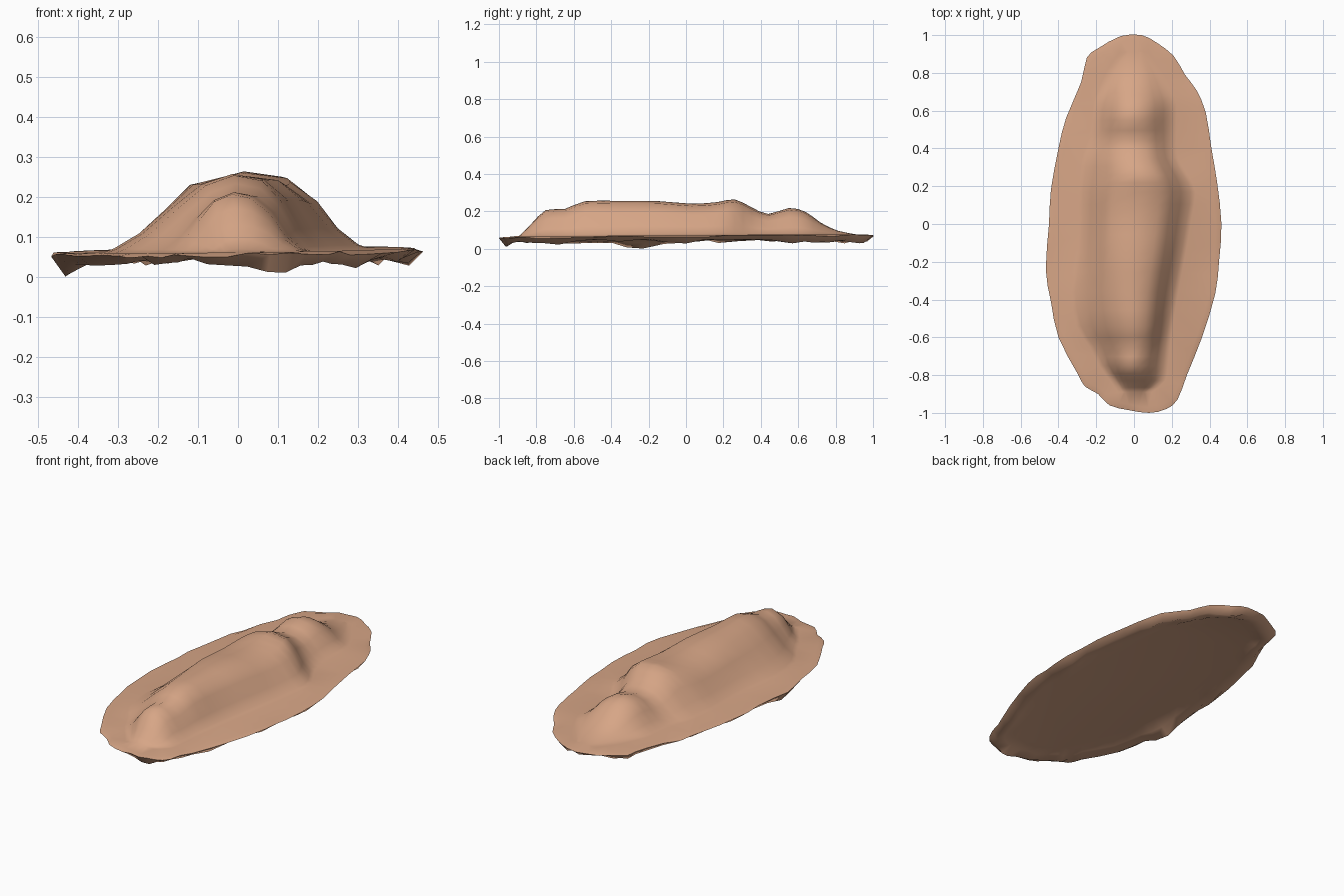
import bpy, bmesh, math, random

if "Cube" in bpy.data.objects:
    bpy.data.objects.remove(bpy.data.objects["Cube"])

random.seed(4)
mat = bpy.data.materials.new("sandy clay")
mat.diffuse_color = (0.68, 0.38, 0.24, 1)
mat.use_nodes = True
mat.node_tree.nodes["Principled BSDF"].inputs["Base Color"].default_value = mat.diffuse_color


def rim_z(x, y):
    """Slightly tilted plane of the flat shelf."""
    return 0.068 + 0.012 * x + 0.007 * y


def catmull(a, b, c, d, t):
    return [0.5 * (2 * q + (r - p) * t + (2 * p - 5 * q + 4 * r - s) * t * t
                   + (3 * q - p - 3 * r + s) * t ** 3)
            for p, q, r, s in zip(a, b, c, d)]


# Oval outline of the shelf, smoothed to twice the points
outline = [(0.04, 1.0), (0.12, 0.96), (0.21, 0.89), (0.27, 0.79), (0.33, 0.71), (0.38, 0.59),
           (0.41, 0.40), (0.44, 0.22), (0.463, 0.0), (0.45, -0.2), (0.43, -0.37), (0.36, -0.6),
           (0.28, -0.80), (0.23, -0.93), (0.17, -0.98), (0.08, -1.0), (-0.03, -0.985),
           (-0.13, -0.96), (-0.19, -0.90), (-0.26, -0.86), (-0.30, -0.79), (-0.40, -0.6),
           (-0.44, -0.41), (-0.467, -0.24), (-0.45, 0.0), (-0.44, 0.18), (-0.40, 0.40),
           (-0.36, 0.56), (-0.28, 0.75), (-0.25, 0.88), (-0.19, 0.93), (-0.07, 0.995)]
n = len(outline)
edge = [catmull(*[outline[(i + k) % n] for k in (-1, 0, 1, 2)], t)
        for i in range(n) for t in (0, 0.5)]
m = len(edge)

bm = bmesh.new()


def ring(inset, zf):
    out = []
    for x, y in edge:
        px, py = x * (1 - inset / 0.46), y * (1 - inset)
        out.append(bm.verts.new((px, py, zf(px, py))))
    return out


def bridge(a, b):
    for i in range(m):
        j = (i + 1) % m
        bm.faces.new((a[i], a[j], b[j], b[i]))


# Lumpy skirt hanging under the rim, with a few deeper dips
dips = [(-0.41, -0.25, 0.0, 0.13), (0.10, -0.96, 0.005, 0.05), (0.28, -0.70, 0.018, 0.06)]


def lump_z(x, y):
    z = 0.042 + random.uniform(-0.014, 0.010)
    for dx, dy, dz, r in dips:
        w = math.exp(-((x - dx) ** 2 + (y - dy) ** 2) / r ** 2)
        z += (dz - z) * w
    return max(z, 0.0)


rim = ring(0.03, rim_z)
lip = ring(0.0, lambda x, y: rim_z(x, y) - random.uniform(0.0, 0.012))
low = ring(0.035, lump_z)
inner = ring(0.085, lambda x, y: 0.4 * lump_z(x, y) + 0.03)
ceiling = ring(0.14, lambda x, y: rim_z(x, y) - 0.009)
for a, b in ((rim, lip), (lip, low), (low, inner), (inner, ceiling)):
    bridge(a, b)
bm.faces.new(ceiling)

# Ridge lofted through stations: y, left foot, left crest, right crest, right foot, height
stations = [(-0.89, -0.06, -0.02, 0.02, 0.07, 0.070),
            (-0.83, -0.10, -0.04, 0.04, 0.14, 0.13),
            (-0.75, -0.16, -0.06, 0.03, 0.155, 0.207),
            (-0.65, -0.21, -0.06, 0.05, 0.165, 0.212),
            (-0.54, -0.28, -0.08, 0.06, 0.18, 0.254),
            (-0.36, -0.31, -0.10, 0.07, 0.21, 0.256),
            (-0.15, -0.28, -0.12, 0.10, 0.25, 0.255),
            (0.03, -0.27, -0.12, 0.12, 0.28, 0.241),
            (0.17, -0.27, -0.11, 0.13, 0.30, 0.25),
            (0.26, -0.26, -0.08, 0.11, 0.26, 0.264),
            (0.35, -0.25, -0.09, 0.07, 0.21, 0.222),
            (0.44, -0.22, -0.08, 0.06, 0.20, 0.186),
            (0.55, -0.20, -0.08, 0.05, 0.20, 0.218),
            (0.64, -0.19, -0.07, 0.05, 0.20, 0.197),
            (0.72, -0.16, -0.06, 0.04, 0.17, 0.14),
            (0.81, -0.12, -0.04, 0.04, 0.12, 0.097),
            (0.91, -0.05, -0.02, 0.02, 0.05, 0.077)]
rows = []
k = len(stations)
for i in range(k):
    picks = [stations[min(max(i + d, 0), k - 1)] for d in (-1, 0, 1, 2)]
    for t in ((0, 0.5) if i < k - 1 else (0,)):
        y, lf, lc, rc, rf, h = catmull(*picks, t)
        # position across the ridge, and fraction of its height
        prof = [(lf - 0.025, 0), (lf, 0.05), (lf + 0.3 * (lc - lf), 0.24),
                (lf + 0.65 * (lc - lf), 0.57), (lc, 0.87), ((lc + rc) / 2, 1.0), (rc, 0.93),
                (rc + 0.4 * (rf - rc), 0.66), (rc + 0.7 * (rf - rc), 0.28), (rf, 0.05),
                (rf + 0.025, 0)]
        rows.append([bm.verts.new((x, y, rim_z(x, y) + f * max(h - rim_z(x, y), 0.002)))
                     for x, f in prof])
for a, b in zip(rows, rows[1:]):
    for i in range(len(a) - 1):
        bm.faces.new((a[i], a[i + 1], b[i + 1], b[i]))

# Flat shelf filling the gap between the rim and the foot of the ridge
bm.edges.ensure_lookup_table()
gap = [e for e in bm.edges if e.is_boundary]
bmesh.ops.triangle_fill(bm, use_beauty=True, use_dissolve=False, edges=gap, normal=(0, 0, 1))
bmesh.ops.recalc_face_normals(bm, faces=bm.faces)

me = bpy.data.meshes.new("mound_on_shelf")
bm.to_mesh(me)
bm.free()
me.materials.append(mat)
ob = bpy.data.objects.new("mound_on_shelf", me)
bpy.context.collection.objects.link(ob)
bpy.context.view_layer.objects.active = ob
ob.select_set(True)
bpy.ops.object.shade_smooth_by_angle(angle=math.radians(70))
